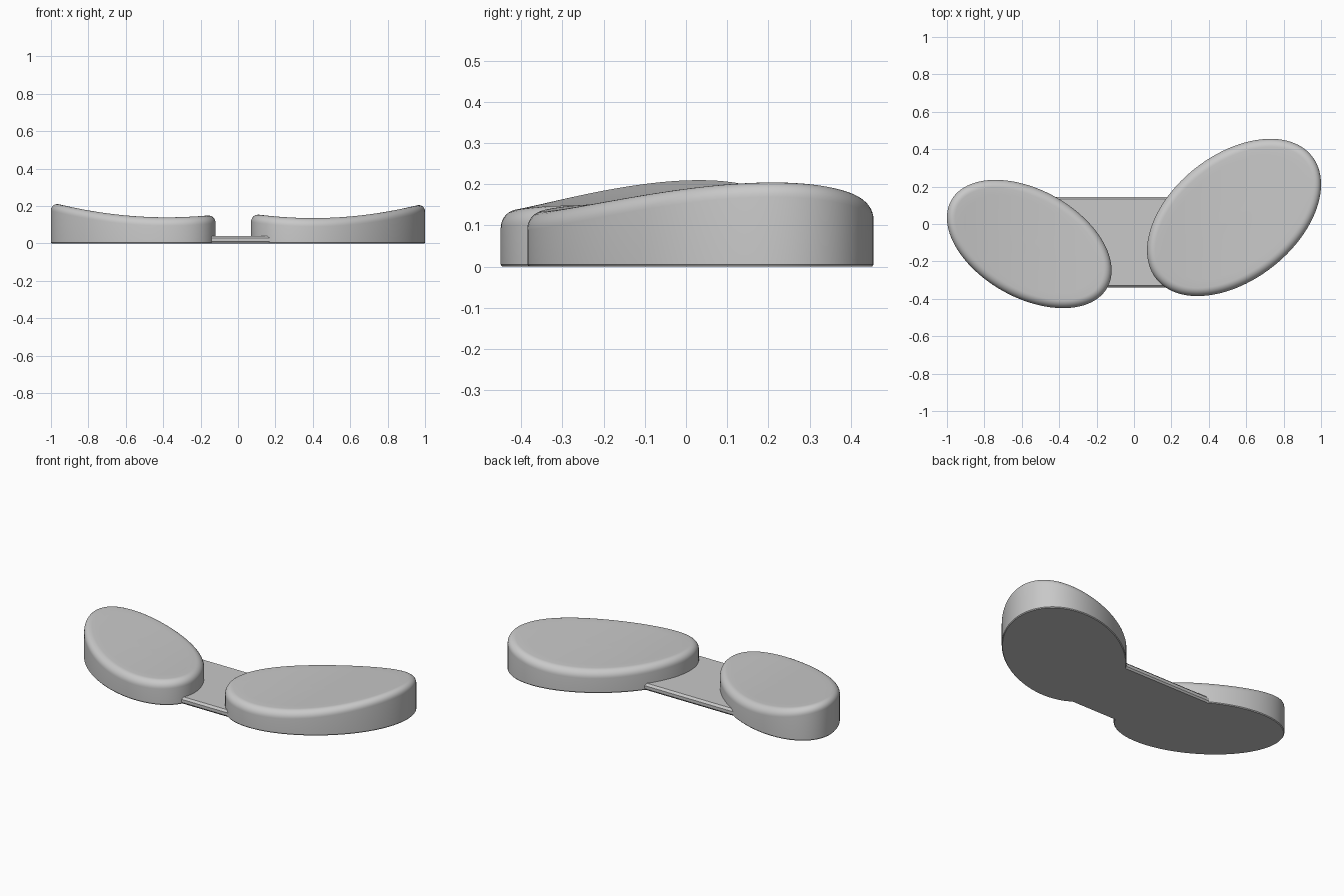
import bpy, bmesh, math
from mathutils import Matrix, Vector

cube = bpy.data.objects.get("Cube")
if cube:
    bpy.data.objects.remove(cube, do_unlink=True)

# Single grey plastic
grey = bpy.data.materials.new("light grey")
grey.use_nodes = True
color = (0.58, 0.58, 0.58, 1)
grey.diffuse_color = color
bsdf = next(n for n in grey.node_tree.nodes if n.type == 'BSDF_PRINCIPLED')
bsdf.inputs["Base Color"].default_value = color


def finish(bm, name, angle):
    bmesh.ops.recalc_face_normals(bm, faces=bm.faces)
    mesh = bpy.data.meshes.new(name)
    bm.to_mesh(mesh)
    bm.free()
    mesh.materials.append(grey)
    obj = bpy.data.objects.new(name, mesh)
    bpy.context.collection.objects.link(obj)
    bpy.ops.object.select_all(action='DESELECT')
    obj.select_set(True)
    bpy.context.view_layer.objects.active = obj
    bpy.ops.object.shade_smooth_by_angle(angle=math.radians(angle))
    return obj


def oval_pad(name, center, a, b, turn, low_x, low_z, curve, sides=96, fillet=0.045):
    """Oval pad whose top is dished along x, with a rounded upper rim."""
    bm = bmesh.new()
    rot = Matrix.Rotation(math.radians(turn), 2)

    def top(x):
        return low_z + curve * (x - low_x) ** 2

    def ring(inset, scale, height):
        verts = []
        for i in range(sides):
            t = math.tau * i / sides
            p = rot @ Vector(((a - inset) * scale * math.cos(t),
                              (b - inset) * scale * math.sin(t)))
            x, y = p.x + center[0], p.y + center[1]
            verts.append(bm.verts.new((x, y, height(x))))
        return verts

    # Base with a tiny chamfer, then the wall and the rounded rim
    rings = [ring(0.004, 1, lambda x: 0), ring(0, 1, lambda x: 0.005)]
    for k in range(9):
        t = math.pi / 2 * k / 8
        drop = fillet * (1 - math.sin(t))
        rings.append(ring(fillet * (1 - math.cos(t)), 1, lambda x: top(x) - drop))
    # Dished top
    for k in range(7, 0, -1):
        rings.append(ring(fillet, k / 8, top))
    for lower, upper in zip(rings, rings[1:]):
        for i in range(sides):
            j = (i + 1) % sides
            bm.faces.new((lower[i], lower[j], upper[j], upper[i]))
    bm.faces.new(rings[0])
    middle = bm.verts.new((*center, top(center[0])))
    for i in range(sides):
        bm.faces.new((rings[-1][i], rings[-1][(i + 1) % sides], middle))
    return finish(bm, name, 35)


oval_pad("left_pad", (0.535, 0.035), 0.53, 0.335, 38.2, 0.40, 0.135, 0.22)
oval_pad("right_pad", (-0.56, -0.107), 0.478, 0.288, -29.2, -0.38, 0.139, 0.21)

# Connecting plate: chamfered cross-section swept along x
profile = [(-0.332, 0), (-0.34, 0.01), (-0.34, 0.028), (-0.328, 0.04),
           (0.133, 0.04), (0.145, 0.028), (0.145, 0.01), (0.137, 0)]
bm = bmesh.new()
ends = [[bm.verts.new((x, y, z)) for y, z in profile] for x in (-0.45, 0.3)]
for i in range(len(profile)):
    j = (i + 1) % len(profile)
    bm.faces.new((ends[0][i], ends[0][j], ends[1][j], ends[1][i]))
for end in ends:
    bm.faces.new(end)
finish(bm, "connecting_plate", 20)
